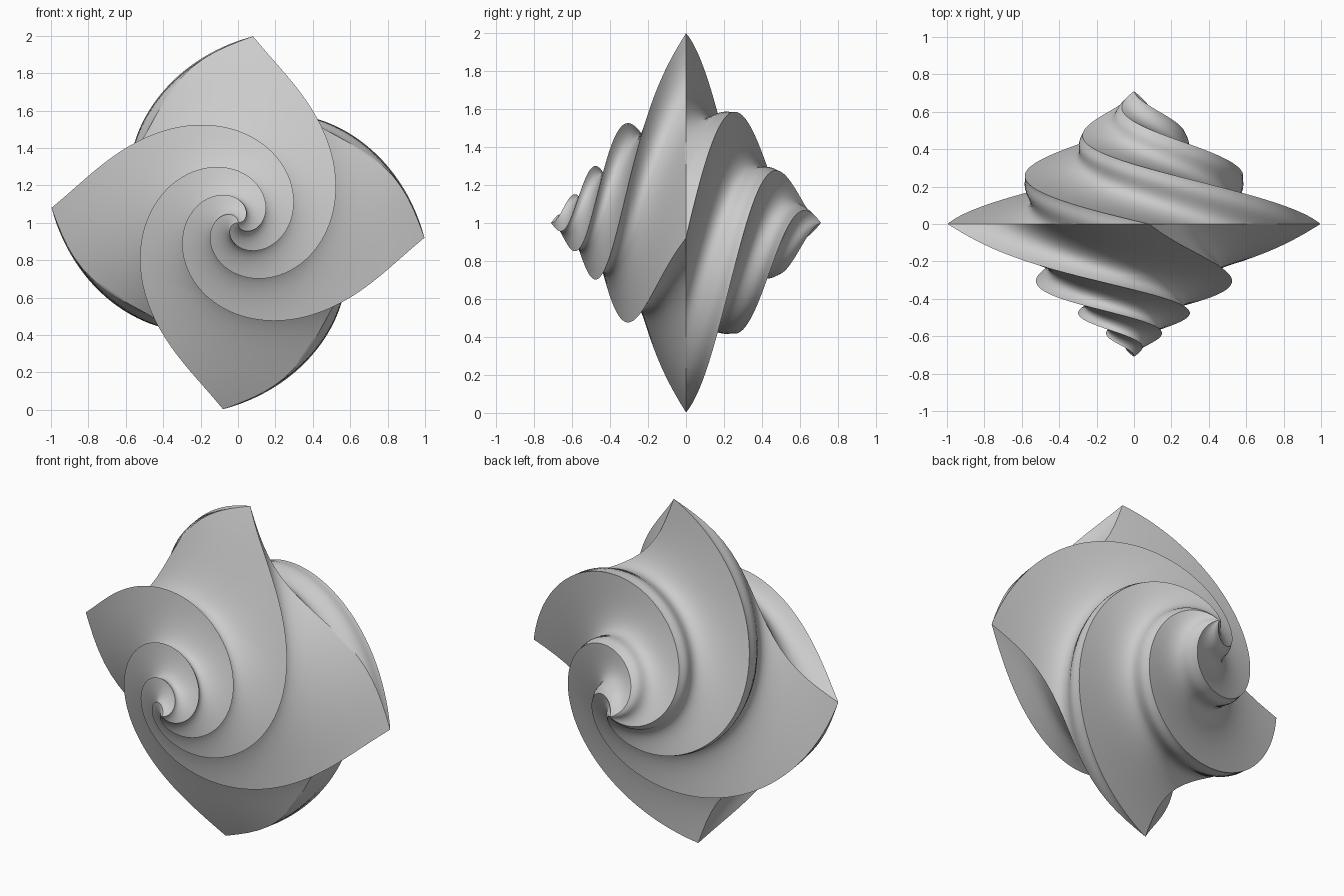
import bpy, bmesh
from math import cos, sin, pi, radians

if "Cube" in bpy.data.objects:
    bpy.data.objects.remove(bpy.data.objects["Cube"])

HALF_DEPTH = 0.71   # distance from the rim to each tip along y
CORNER = 85.4       # direction of the rim corner, degrees
SIDE = 20           # points along one side of the square section
RINGS = 100         # sections in each half
WAVE = 0.085        # S-shaped swing of the section sides at the rim


# Each half: turn in degrees and S-shaped swing of the section sides
def front_shape(t):
    return -(60 * t + 300 * t ** 2.4), max(0, WAVE * (1 - t / 0.4))


def back_shape(t):
    return 170 * t + 90 * t ** 2, WAVE


def square_ring(bm, radius, y, angle, wave):
    """Square cross-section with S-shaped sides, turned about the y axis."""
    ring = []
    for k in range(4):
        a = radians(angle + 90 * k)
        for i in range(SIDE):
            f = i / SIDE
            swing = wave * sin(2 * pi * f) * 0.7071
            u, v = radius * (1 - f + swing), radius * (f + swing)
            ring.append(bm.verts.new((u * cos(a) - v * sin(a), y,
                                      1 + u * sin(a) + v * cos(a))))
    return ring


bm = bmesh.new()
rim = square_ring(bm, 1.0, 0, CORNER, WAVE)

# Front and back twisted pyramids sharing the rim
for direction, shape in ((-1, front_shape), (1, back_shape)):
    previous = rim
    n = len(rim)
    for j in range(1, RINGS):
        t = j / RINGS
        turn, wave = shape(t)
        radius = (1 - t) * (1 - 0.05 * t)
        ring = square_ring(bm, radius, direction * t * HALF_DEPTH, CORNER + turn, wave)
        for i in range(n):
            k = (i + 1) % n
            bm.faces.new((previous[i], previous[k], ring[k], ring[i]))
        previous = ring
    tip = bm.verts.new((0, direction * HALF_DEPTH, 1))
    for i in range(n):
        bm.faces.new((previous[i], previous[(i + 1) % n], tip))

bmesh.ops.recalc_face_normals(bm, faces=bm.faces)
mesh = bpy.data.meshes.new("twisted_gem")
bm.to_mesh(mesh)
bm.free()
gem = bpy.data.objects.new("twisted_gem", mesh)
bpy.context.collection.objects.link(gem)

# Smooth flanks with sharp spiral ridges
bpy.context.view_layer.objects.active = gem
gem.select_set(True)
bpy.ops.object.shade_smooth_by_angle(angle=radians(35))
